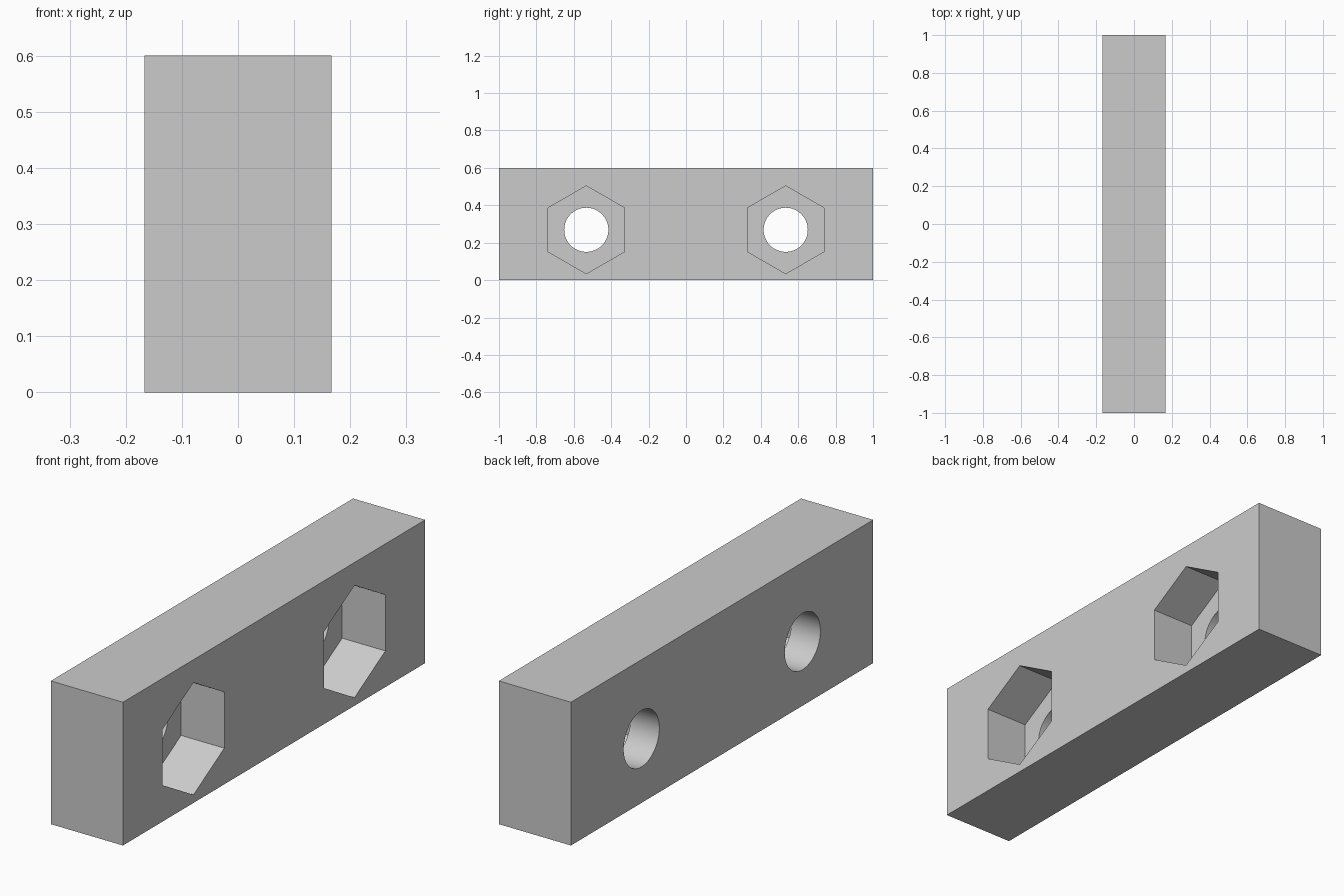
import bpy, bmesh
from math import pi, cos, sin

if "Cube" in bpy.data.objects:
    bpy.data.objects.remove(bpy.data.objects["Cube"], do_unlink=True)

THICK, LENGTH, HEIGHT = 0.334, 2.0, 0.6
HOLE_Y, HOLE_Z = 0.533, 0.269
BORE_R, HEX_R = 0.118, 0.235
POCKET_DEPTH = 0.2

grey = bpy.data.materials.new("light_grey")
grey.use_nodes = True
grey.diffuse_color = (0.6, 0.6, 0.6, 1)
grey.node_tree.nodes["Principled BSDF"].inputs["Base Color"].default_value = (0.6, 0.6, 0.6, 1)


def prism(name, profile, x0, x1):
    """Extrude a (y, z) outline along x."""
    bm = bmesh.new()
    face = bm.faces.new([bm.verts.new((x0, y, z)) for y, z in profile])
    new = bmesh.ops.extrude_face_region(bm, geom=[face])["geom"]
    verts = [v for v in new if isinstance(v, bmesh.types.BMVert)]
    bmesh.ops.translate(bm, verts=verts, vec=(x1 - x0, 0, 0))
    bmesh.ops.recalc_face_normals(bm, faces=bm.faces)
    mesh = bpy.data.meshes.new(name)
    bm.to_mesh(mesh)
    bm.free()
    mesh.materials.append(grey)
    obj = bpy.data.objects.new(name, mesh)
    bpy.context.collection.objects.link(obj)
    return obj


def ring(sides, radius, y):
    """Regular polygon outline with a corner pointing up."""
    angles = [pi / 2 + 2 * pi * i / sides for i in range(sides)]
    return [(y + radius * cos(a), HOLE_Z + radius * sin(a)) for a in angles]


# Rectangular bar
half = THICK / 2
end = LENGTH / 2
bar = prism("mounting_bar", [(-end, 0), (end, 0), (end, HEIGHT), (-end, HEIGHT)], -half, half)

# Round through bores and hexagonal nut pockets on the +x side
cutters = []
for side, y in (("front", -HOLE_Y), ("back", HOLE_Y)):
    cutters.append(prism(side + "_bore_cutter", ring(64, BORE_R, y), -half - 0.1, half + 0.05))
    cutters.append(prism(side + "_pocket_cutter", ring(6, HEX_R, y), half - POCKET_DEPTH, half + 0.1))

bpy.ops.object.select_all(action="DESELECT")
bpy.context.view_layer.objects.active = bar
bar.select_set(True)
for cutter in cutters:
    cutter.hide_render = True
    mod = bar.modifiers.new(cutter.name, "BOOLEAN")
    mod.operation, mod.solver, mod.object = "DIFFERENCE", "EXACT", cutter
    bpy.ops.object.modifier_apply(modifier=mod.name)
    bpy.data.objects.remove(cutter, do_unlink=True)

# Smooth bores, crisp edges elsewhere
bpy.ops.object.shade_smooth_by_angle(angle=pi / 6)
